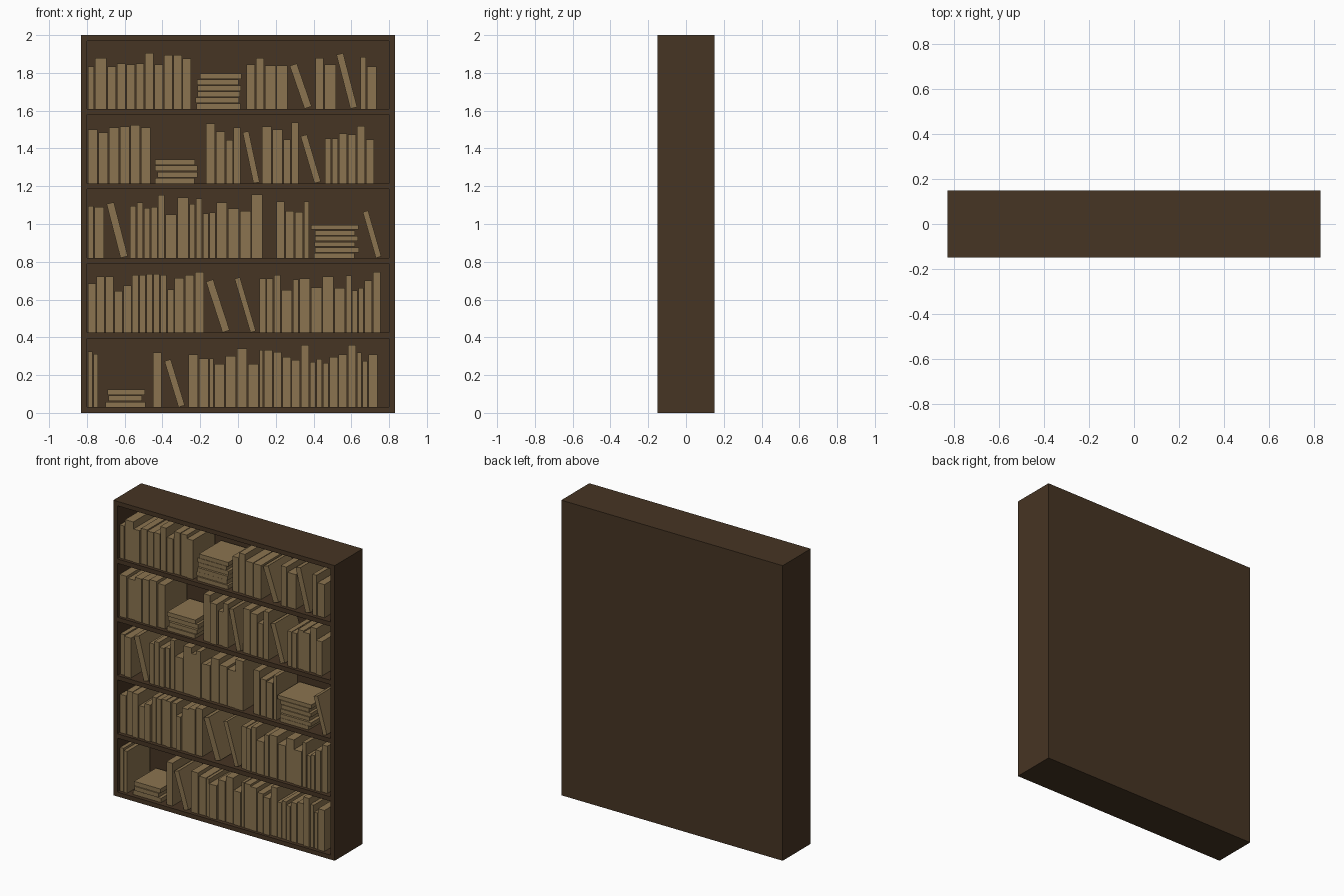
import bpy, bmesh, math, random
from mathutils import Matrix, Vector

random.seed(4)


def material(name, rgb):
    m = bpy.data.materials.new(name)
    m.diffuse_color = (*rgb, 1)
    return m


WOOD = material("dark_wood", (0.062, 0.035, 0.017))
BOOK = material("tan_book", (0.258, 0.174, 0.079))


def add_box(bm, lo, hi, turn=None):
    """Axis-aligned box between two corners, optionally transformed."""
    lo, hi = Vector(lo), Vector(hi)
    mat = Matrix.Translation((lo + hi) / 2) @ Matrix.Diagonal((*(hi - lo), 1))
    if turn is not None:
        mat = turn @ mat
    bmesh.ops.create_cube(bm, size=1, matrix=mat)


def finish(bm, name, mat):
    me = bpy.data.meshes.new(name)
    bm.to_mesh(me)
    bm.free()
    me.materials.append(mat)
    bpy.context.collection.objects.link(bpy.data.objects.new(name, me))


def panel(name, lo, hi):
    bm = bmesh.new()
    add_box(bm, lo, hi)
    finish(bm, name, WOOD)


# Case: back, sides, top and shelves
W, D, T, BACK = 0.83, 0.15, 0.03, 0.13
FLOORS = [0.03, 0.425, 0.82, 1.215, 1.61]
panel("back_panel", (-W, BACK, 0), (W, D, 2))
panel("left_side", (-W, -D, 0), (T - W, BACK, 2))
panel("right_side", (W - T, -D, 0), (W, BACK, 2))
panel("top_panel", (T - W, -D, 2 - T), (W - T, BACK, 2))
for i, z in enumerate(FLOORS):
    panel(f"shelf_{i + 1}", (T - W, -D, z - T), (W - T, BACK, z))


def depth():
    return -0.127 + random.uniform(-0.006, 0.006), 0.108 + random.uniform(-0.008, 0.008)


def books(level, runs, leans, stack=None):
    """runs: (x0, x1, heights); leans: (x, thickness, length, degrees);
    stack: (x0, x1, count, height)."""
    z = FLOORS[level - 1]
    # Upright books, side by side
    bm = bmesh.new()
    for x0, x1, heights in runs:
        step = (x1 - x0) / len(heights)
        for i, h in enumerate(heights):
            f, b = depth()
            x = x0 + i * step
            add_box(bm, (x, f, z), (x + step - 0.005, b, z + h))
    finish(bm, f"upright_books_{level}", BOOK)
    # Books leaning to the left about their lower corner
    if leans:
        bm = bmesh.new()
        for x, w, length, deg in leans:
            f, b = depth()
            turn = Matrix.Translation((x, 0, z)) @ Matrix.Rotation(math.radians(-deg), 4, 'Y')
            add_box(bm, (0, f, 0), (w, b, length), turn)
        finish(bm, f"leaning_books_{level}", BOOK)
    # Pile of flat books
    if stack:
        x0, x1, n, height = stack
        bm = bmesh.new()
        step = height / n
        for i in range(n):
            f, b = depth()
            l, r = random.uniform(0, 0.025), random.uniform(0, 0.025)
            add_box(bm, (x0 + l, f, z + i * step),
                    (x1 - r, b, z + (i + 1) * step - 0.004))
        finish(bm, f"stacked_books_{level}", BOOK)


# Top shelf
books(5, [(-.795, -.757, [.225]), (-.757, -.69, [.27]),
          (-.69, -.243, [.225, .24, .235, .24, .295, .235, .285, .285, .265]),
          (.045, .143, [.235, .27]), (.143, .267, [.23, .23]),
          (.41, .457, [.27]), (.457, .525, [.235]),
          (.648, .683, [.275]), (.683, .738, [.225])],
      [(.352, .04, .24, 19), (.595, .037, .295, 14.5)], (-.225, .02, 6, .19))
# Fourth shelf
books(4, [(-.795, -.457, [.285, .27, .295, .30, .31, .295]),
          (-.17, -.063, [.318, .275]), (-.063, .018, [.23, .295]),
          (.127, .24, [.30, .285]), (.24, .325, [.232, .323]),
          (.46, .535, [.238, .238]), (.535, .725, [.265, .26, .305, .232])],
      [(.082, .033, .276, 12), (.405, .035, .26, 16.5)], (-.445, -.205, 4, .13))
# Third shelf
books(3, [(-.795, -.76, [.275]), (-.76, -.705, [.27]),
          (-.572, -.385, [.275, .295, .265, .27, .333]),
          (-.385, -.258, [.23, .32]), (-.258, -.115, [.285, .315, .235, .24]),
          (-.115, .135, [.295, .262, .25, .335]),
          (.203, .35, [.298, .25, .243]), (.35, .38, [.298])],
      [(-.622, .04, .295, 14.5), (.73, .03, .253, 16)], (.385, .64, 6, .18))
# Second shelf
books(2, [(-.795, -.56, [.26, .297, .297, .22, .25]),
          (-.56, -.335, [.305, .305, .31, .31, .305, .228]),
          (-.335, -.175, [.29, .305, .32]),
          (.113, .23, [.287, .287, .305]), (.23, .29, [.225]), (.29, .325, [.28]),
          (.325, .572, [.287, .24, .297, .235]),
          (.572, .67, [.302, .222, .235]), (.67, .76, [.277, .32])],
      [(-.082, .04, .283, 18), (.066, .03, .297, 16.5)])
# Bottom shelf
books(1, [(-.795, -.735, [.295, .283]), (-.45, -.4, [.29]),
          (-.262, -.15, [.278, .257]), (-.15, -.125, [.257]),
          (-.125, .113, [.23, .272, .31, .23]), (.113, .138, [.303]),
          (.138, .382, [.303, .293, .267, .25, .33]),
          (.382, .485, [.24, .255, .235]),
          (.485, .63, [.267, .278, .33]), (.63, .69, [.29, .245]), (.69, .743, [.278])],
      [(-.315, .035, .255, 17)], (-.71, -.485, 3, .098))
